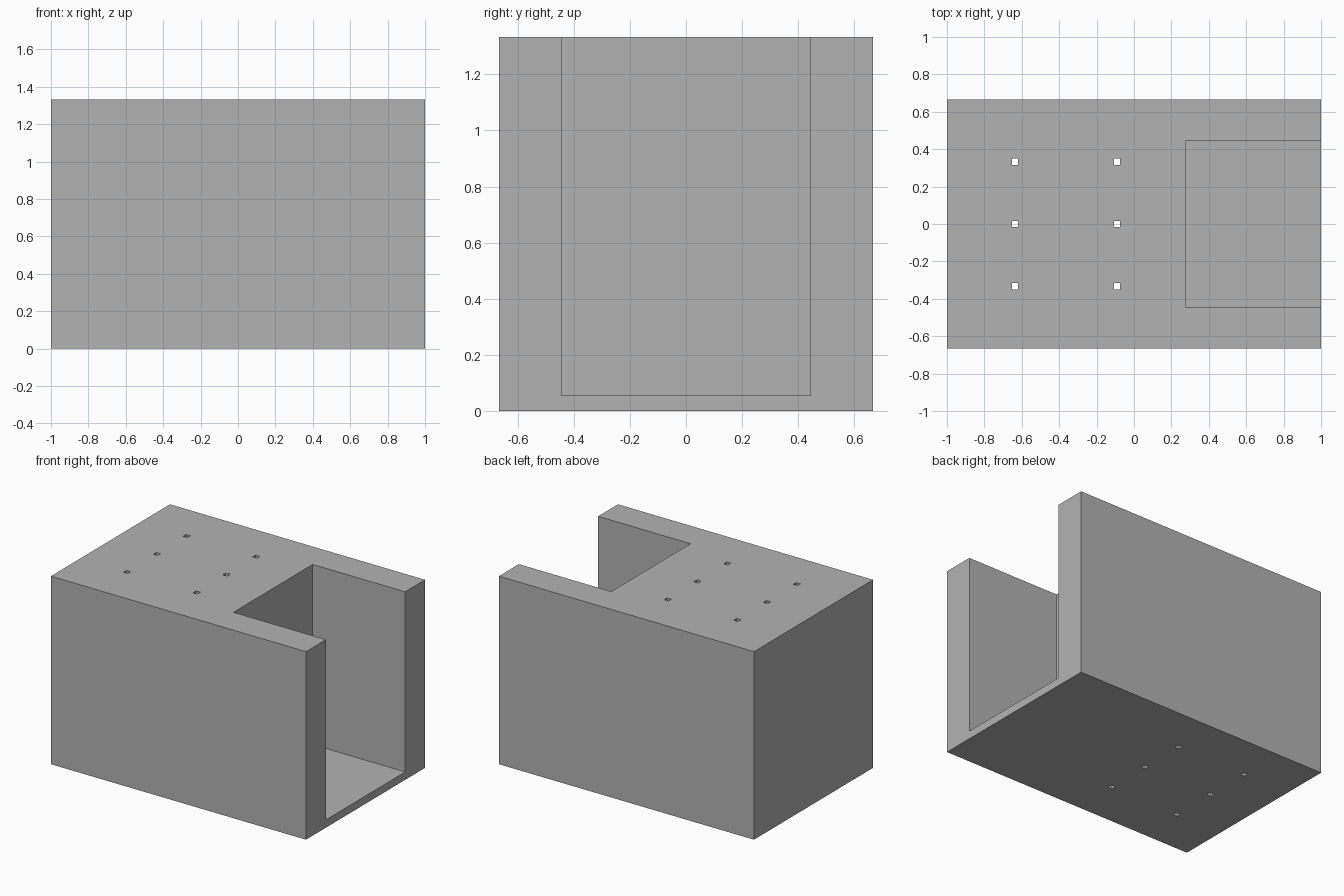
import bpy

default_cube = bpy.data.objects.get("Cube")
if default_cube:
    bpy.data.objects.remove(default_cube, do_unlink=True)

HEIGHT = 1.333
HALF_DEPTH = HEIGHT / 2
POCKET_X = 0.275      # inner end of the pocket
POCKET_HALF = 0.444   # half width of the pocket
FLOOR = 0.056         # floor thickness under the pocket
HOLE = 0.034          # side of each square hole


def box(name, low, high):
    """Add a box spanning two opposite corners."""
    center = [(a + b) / 2 for a, b in zip(low, high)]
    bpy.ops.mesh.primitive_cube_add(size=1, location=center)
    obj = bpy.context.object
    obj.name = name
    obj.scale = [b - a for a, b in zip(low, high)]
    bpy.ops.object.transform_apply(location=True, rotation=False, scale=True)
    return obj


def cut(target, cutter):
    """Subtract the cutter from the target and discard it."""
    cutter.hide_render = True
    mod = target.modifiers.new("cut", 'BOOLEAN')
    mod.operation = 'DIFFERENCE'
    mod.solver = 'EXACT'
    mod.object = cutter
    bpy.context.view_layer.objects.active = target
    bpy.ops.object.modifier_apply(modifier=mod.name)
    bpy.data.objects.remove(cutter, do_unlink=True)


# Solid block
block = box("block", (-1, -HALF_DEPTH, 0), (1, HALF_DEPTH, HEIGHT))

# Pocket open at the top and at the +x end
cut(block, box("pocket_cutter", (POCKET_X, -POCKET_HALF, FLOOR),
               (1.2, POCKET_HALF, HEIGHT + 0.2)))

# Two rows of square holes, right through the block
for x in (-0.636, -0.091):
    for y in (-HEIGHT / 4, 0, HEIGHT / 4):
        cut(block, box("hole_cutter",
                       (x - HOLE / 2, y - HOLE / 2, -0.1),
                       (x + HOLE / 2, y + HOLE / 2, HEIGHT + 0.1)))

# Single plain grey
grey = bpy.data.materials.new("plain_grey")
grey.use_nodes = True
color = (0.45, 0.45, 0.45, 1)
grey.diffuse_color = color
grey.node_tree.nodes["Principled BSDF"].inputs["Base Color"].default_value = color
block.data.materials.clear()
block.data.materials.append(grey)
